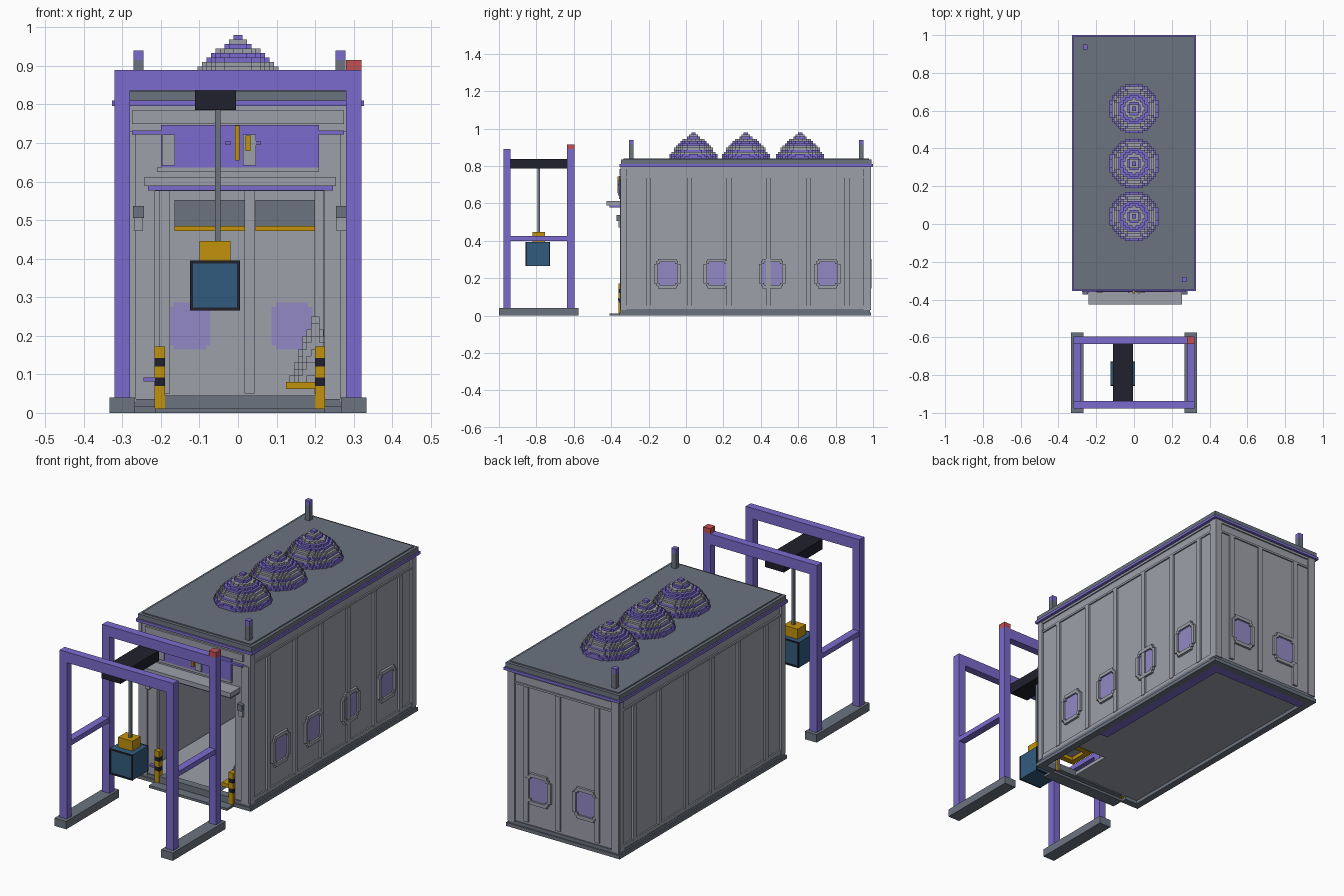
import bpy
import bmesh
from math import sqrt

cube = bpy.data.objects.get("Cube")
if cube:
    bpy.data.objects.remove(cube, do_unlink=True)


def material(name, *rgb):
    mat = bpy.data.materials.new(name)
    mat.use_nodes = True
    mat.diffuse_color = (*rgb, 1)
    mat.node_tree.nodes["Principled BSDF"].inputs["Base Color"].default_value = (*rgb, 1)
    return mat


grey = material("wall_grey", .34, .35, .40)
slate = material("slate", .15, .175, .215)
purple = material("purple", .20, .145, .61)
lilac = material("window_lilac", .29, .25, .56)
black = material("black", .014, .015, .025)
gold = material("gold", .54, .29, .004)
blue = material("blue", .032, .105, .21)
red = material("red", .54, .08, .09)


def finish(name, bm, *mats):
    bmesh.ops.recalc_face_normals(bm, faces=bm.faces)
    mesh = bpy.data.meshes.new(name)
    bm.to_mesh(mesh)
    bm.free()
    for mat in mats:
        mesh.materials.append(mat)
    obj = bpy.data.objects.new(name, mesh)
    bpy.context.collection.objects.link(obj)
    return obj


def boxes(name, mat, *extents):
    """One object made of boxes, each given as x, y and z ranges."""
    bm = bmesh.new()
    for xs, ys, zs in extents:
        made = bmesh.ops.create_cube(bm, size=1)["verts"]
        for v in made:
            v.co = [r[0] if c < 0 else r[1] for r, c in zip((xs, ys, zs), v.co)]
    return finish(name, bm, mat)


def around(centre, half):
    return (centre - half, centre + half)


def stepped_disc(bm, cx, cy, z, height, radius, cell, slot):
    """Extruded circle with a blocky outline."""
    quarter = []
    for j in range(max(1, round(radius / cell))):
        mid = (j + .5) * cell
        w = max(1, round(sqrt(max(0, radius ** 2 - mid ** 2)) / cell)) * cell
        quarter += [(w, j * cell), (w, (j + 1) * cell)]
    half = quarter + [(-x, y) for x, y in reversed(quarter)]
    loop = half + [(-x, -y) for x, y in half]
    loop = [p for i, p in enumerate(loop)
            if sqrt((p[0] - loop[i - 1][0]) ** 2 + (p[1] - loop[i - 1][1]) ** 2) > 1e-6]
    low, high = [[bm.verts.new((cx + x, cy + y, h)) for x, y in loop] for h in (z, z + height)]
    faces = [bm.faces.new(low), bm.faces.new(high)]
    for i in range(len(loop)):
        faces.append(bm.faces.new((low[i - 1], low[i], high[i], high[i - 1])))
    for f in faces:
        f.material_index = slot


# Building shell
side, front, back, eave = .305, -.345, .98, .80
length = (front, back)
for label, s in (("left", 1), ("right", -1)):
    boxes(label + "_wall", grey, (sorted((s * .29, s * side)), length, (.03, eave)))
boxes("back_wall", grey, (around(0, .29), (.965, back), (.03, eave)))
boxes("front_wall", grey,
      ((-.29, -.215), (front, -.32), (.03, eave)),
      ((.225, .29), (front, -.32), (.03, eave)),
      ((-.215, .225), (front, -.32), (.575, eave)))

# Ribs, corner posts and horizontal bands
rib_ys = (-.2, .02, .23, .44, .655, .86)
rib_xs = (-.19, .03, .21)
out = side + .01
ribs = []
for s in (1, -1):
    xs, band = sorted((s * .30, s * out)), sorted((s * .30, s * (out - .003)))
    ribs += [(xs, around(y, .013), (.05, .735)) for y in rib_ys]
    ribs += [(xs, around(y, .016), (.03, eave)) for y in (front + .012, .965)]
    ribs += [(band, length, z) for z in ((.735, .745), (.785, eave), (.035, .055))]
    ribs.append((around(s * .293, .02), (back - .01, back + .01), (.03, eave)))
    ribs.append((around(s * .285, .02), (front - .008, front + .01), (.03, .73)))
ribs += [(around(x, .013), (.955, back + .01), (.05, .735)) for x in rib_xs]
ribs += [(around(0, side), (back, back + .007), z) for z in ((.735, .745), (.785, eave))]
boxes("wall_ribs", grey, *ribs)
boxes("front_bands", grey,
      (around(0, .275), (front - .01, front), (.75, .785)),
      (around(0, .21), (front - .012, front), (.625, .637)))


# Windows with notched corners, set through a wall
def window(name, across, place):
    frame = []
    for s in (1, -1):
        frame.append((around(across, .05), around(.225 + s * .07, .009)))
        frame.append((around(across + s * .062, .009), around(.225, .052)))
        for t in (1, -1):
            frame.append((around(across + s * .05, .008), around(.225 + t * .058, .008)))
    glass = [(around(across, .054), around(.225, .05)), (around(across, .042), around(.225, .061))]
    boxes(name + "_frame", grey, *[place(a, z, .012) for a, z in frame])
    boxes(name + "_glass", lilac, *[place(a, z, .003) for a, z in glass])


for i, y in enumerate((-.1, .165, .46, .755)):
    window(f"side_window_{i}", y, lambda a, z, d: ((.29 - d / 4, side + d), a, z))
for i, x in enumerate((-.125, .14)):
    window(f"back_window_{i}", x, lambda a, z, d: (a, (.965 - d / 4, back + d), z))

# Base plinth, floor and door ramp
plinth = []
for half, y0, y1, z in ((.32, -.355, .99, (0, .018)), (.313, -.35, .985, (.018, .036))):
    plinth += [((-half, -.285), (y0, y1), z), ((.285, half), (y0, y1), z),
               ((-.285, -.215), (y0, -.32), z), ((.225, .285), (y0, -.32), z),
               (around(0, .285), (.95, y1), z)]
boxes("plinth", slate, *plinth)
boxes("floor", grey, (around(0, .285), (-.1, .95), (.018, .036)),
      ((-.285, .1), (front, -.1), (.018, .036)))
boxes("floor_trim", purple, ((.235, .285), (.08, .95), (.002, .018)),
      (around(0, .285), (.9, .95), (.002, .018)))
boxes("door_ramp", slate, ((-.215, .225), (-.41, front), (0, .012)),
      ((-.19, .2), (-.36, -.32), (.012, .045)))

# Roof and its corner posts
boxes("roof_trim", purple, (around(0, .327), (-.355, 1), (.796, .81)))
boxes("roof", slate, (around(0, .32), (-.348, .993), (.81, .834)),
      (around(0, .305), (-.333, .978), (.834, .84)))
posts = ((-.258, .937), (.266, -.293))
boxes("roof_posts", slate, *[(around(x, .013), around(y, .013), (.84, .915)) for x, y in posts])
boxes("roof_post_caps", purple, *[(around(x, .013), around(y, .013), (.915, .94)) for x, y in posts])

# Stepped roof domes with banded colour
radii = (.13, .125, .12, .11, .105, .095, .085, .07, .055, .04, .025, .013)
step = .14 / len(radii)
for i, y in enumerate((.04, .32, .61)):
    bm = bmesh.new()
    for k, (r, tint) in enumerate(zip(radii, "ppgpggppgpgp")):
        stepped_disc(bm, 0, y, .84 + k * step, step, r, .0117, "gp".index(tint))
    finish(f"roof_dome_{i}", bm, grey, purple)

# Front sign, canopy and lamps
sign_y = (front - .012, front)
sign_out = (front - .018, front)
boxes("sign_panel", purple, (around(.005, .205), sign_y, (.637, .747)),
      (around(0, .275), (front - .014, front), (.722, .732)))
boxes("sign_plates", grey, *[(around(x, .017), sign_out, (.642, .722)) for x in (-.18, .03)])
boxes("sign_bars", gold, (around(-.002, .006), (front - .022, front), (.655, .745)),
      (around(.026, .006), (front - .022, front), (.68, .72)))
boxes("sign_studs", purple, *[(around(x, .006), sign_out, around(.7, .005)) for x in (-.026, .052)])
boxes("pillar_handle", purple, (around(-.23, .015), sign_out, around(.087, .005)))
boxes("canopy", grey, (around(.006, .248), (-.425, front), (.588, .612)))
boxes("canopy_trim", purple, (around(.006, .24), (-.41, front), (.577, .588)))
boxes("wall_lamps", slate, *[(around(x, .014), (-.372, front), (.505, .537)) for x in (-.258, .268)])
boxes("lamp_brackets", grey, *[(around(x, .012), (-.362, front), (.472, .505)) for x in (-.258, .268)])

# Striped bollards beside the door
levels = (.012, .07, .092, .12, .142, .172)
for label, x in (("right", -.203), ("left", .213)):
    for mat, first in ((gold, 0), (black, 1)):
        bands = [(around(x, .013), (-.362, -.336), levels[k:k + 2]) for k in range(first, 5, 2)]
        boxes(f"{label}_bollard_{mat.name}", mat, *bands)

# Interior cabinets and a stepped pile on an open pallet
cabinets = ((-.165, .018), (.045, .2))
boxes("cabinets", slate, *[(xs, (.92, .965), (.485, .552)) for xs in cabinets])
boxes("cabinet_trim", gold, *[(xs, (.915, .965), (.472, .485)) for xs in cabinets])
pile_x, pile_y, deck = .2, -.235, (.062, .08)
slats = []
for s in (1, -1):
    slats.append((around(pile_x + s * .06, .015), around(pile_y, .075), deck))
    slats.append((around(pile_x, .045), around(pile_y + s * .06, .015), deck))
boxes("pallet", gold, *slats)
bm = bmesh.new()
for k in range(10):
    stepped_disc(bm, pile_x, pile_y, .08 + k * .017, .017, .065 - k * .006, .011, 0)
finish("stored_pile", bm, grey)

# Gantry frame
leg_xs, leg_ys = (-.3, .3), (-.957, -.615)
boxes("gantry_feet", slate, *[(around(x, .033), (-1, -.575), (0, .04)) for x in leg_xs])
boxes("gantry_legs", purple,
      *[(around(x, .02), around(y, .02), (.04, .89)) for x in leg_xs for y in leg_ys])
boxes("gantry_beams", purple, *[(around(0, .28), around(y, .02), (.836, .89)) for y in leg_ys])
boxes("gantry_side_rails", purple, *[(around(x, .019), (-.937, -.635), (.4, .425)) for x in leg_xs])
boxes("beacon", red, (around(.3, .02), around(-.615, .02), (.89, .916)))

# Hoist and hanging crate
boxes("trolley", black, (around(-.058, .053), (-.937, -.628), (.786, .838)))
boxes("hoist_rope", slate, (around(-.053, .007), around(-.788, .007), (.445, .786)))
boxes("hoist_block", gold, (around(-.06, .04), around(-.788, .033), (.395, .446)))
cx, cy, cz, h = -.06, -.792, .33, .065
boxes("crate", blue, (around(cx, h - .001), around(cy, h - .003), around(cz, h - .001)))
edges = []
for y in (cy - h + .003, cy + h - .003):
    for s in (1, -1):
        edges.append((around(cx + s * (h - .004), .004), around(y, .003), around(cz, h)))
        edges.append((around(cx, h - .008), around(y, .003), around(cz + s * (h - .004), .004)))
boxes("crate_edges", black, *edges)
